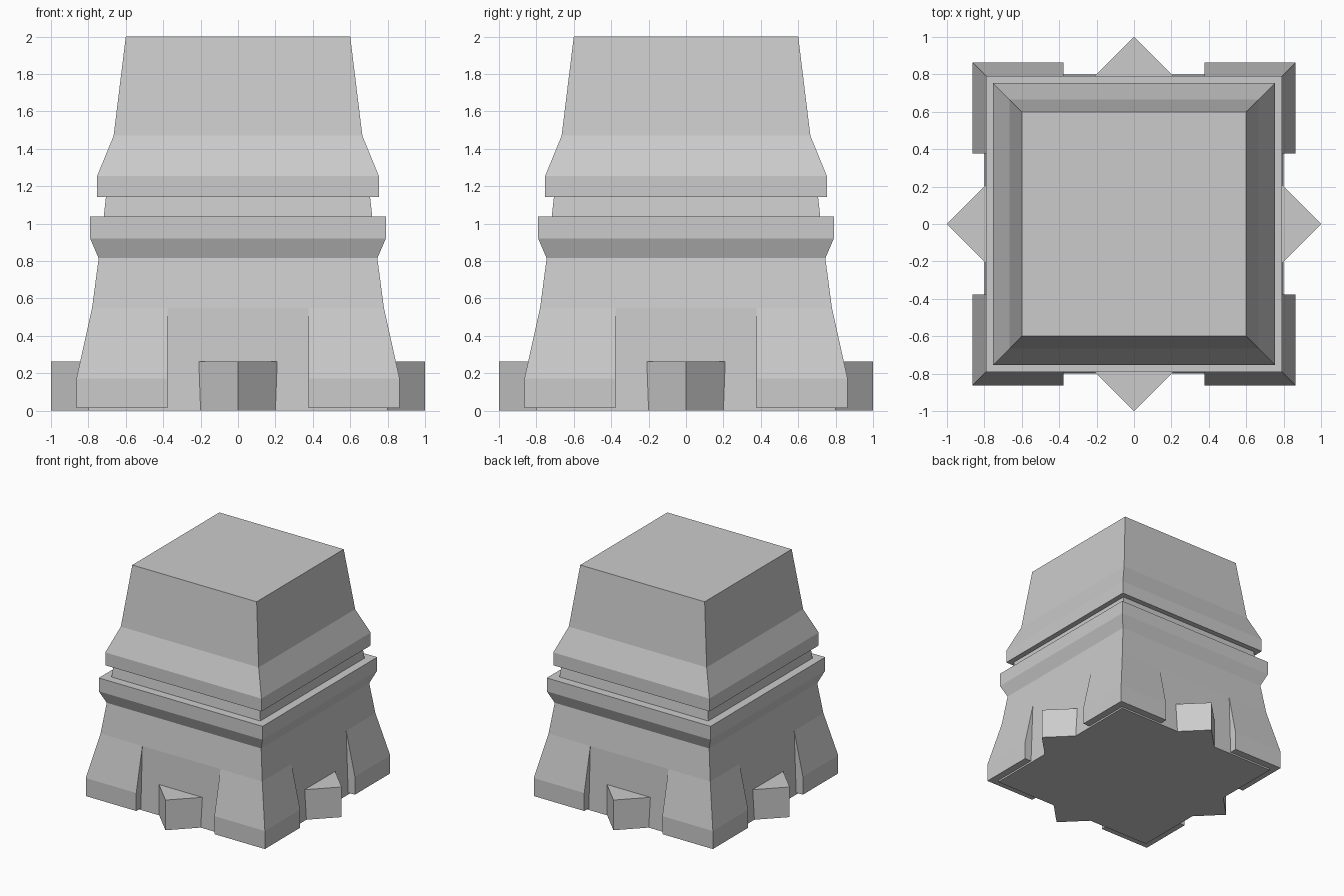
import bpy, bmesh
from math import pi
from mathutils import Matrix

if "Cube" in bpy.data.objects:
    bpy.data.objects.remove(bpy.data.objects["Cube"])


def loft(name, rings, turn=0):
    """Join rings of (x, y, z) points into a capped solid."""
    bm = bmesh.new()
    loops = [[bm.verts.new(p) for p in ring] for ring in rings]
    n = len(loops[0])
    for low, high in zip(loops, loops[1:]):
        for i in range(n):
            j = (i + 1) % n
            bm.faces.new((low[i], low[j], high[j], high[i]))
    bm.faces.new(loops[0][::-1])
    bm.faces.new(loops[-1])
    bmesh.ops.rotate(bm, verts=bm.verts, matrix=Matrix.Rotation(turn, 3, 'Z'))
    bmesh.ops.recalc_face_normals(bm, faces=bm.faces)
    mesh = bpy.data.meshes.new(name)
    bm.to_mesh(mesh)
    bm.free()
    obj = bpy.data.objects.new(name, mesh)
    bpy.context.collection.objects.link(obj)
    return obj


def square(a, b, z):
    return [(a, a, z), (b, a, z), (b, b, z), (a, b, z)]


# Main tower: half-width and height from the foot to the flat top
profile = [(0.80, 0), (0.78, 0.55), (0.745, 0.815), (0.79, 0.92),
           (0.79, 1.037), (0.718, 1.037), (0.706, 1.143), (0.753, 1.143),
           (0.753, 1.255), (0.665, 1.47), (0.60, 2.0)]
loft("tower_body", [square(-r, r, z) for r, z in profile])

# Battered corner feet and pointed spurs, one of each per side
foot = [(0.864, 0.015), (0.864, 0.172), (0.78, 0.55)]
for k in range(4):
    loft(f"corner_foot_{k + 1}",
         [square(0.377, r, z) for r, z in foot], k * pi / 2)
    loft(f"pointed_spur_{k + 1}",
         [[(-0.22, -0.78, z), (0, -1, z), (0.22, -0.78, z)]
          for z in (0, 0.263)], k * pi / 2)
